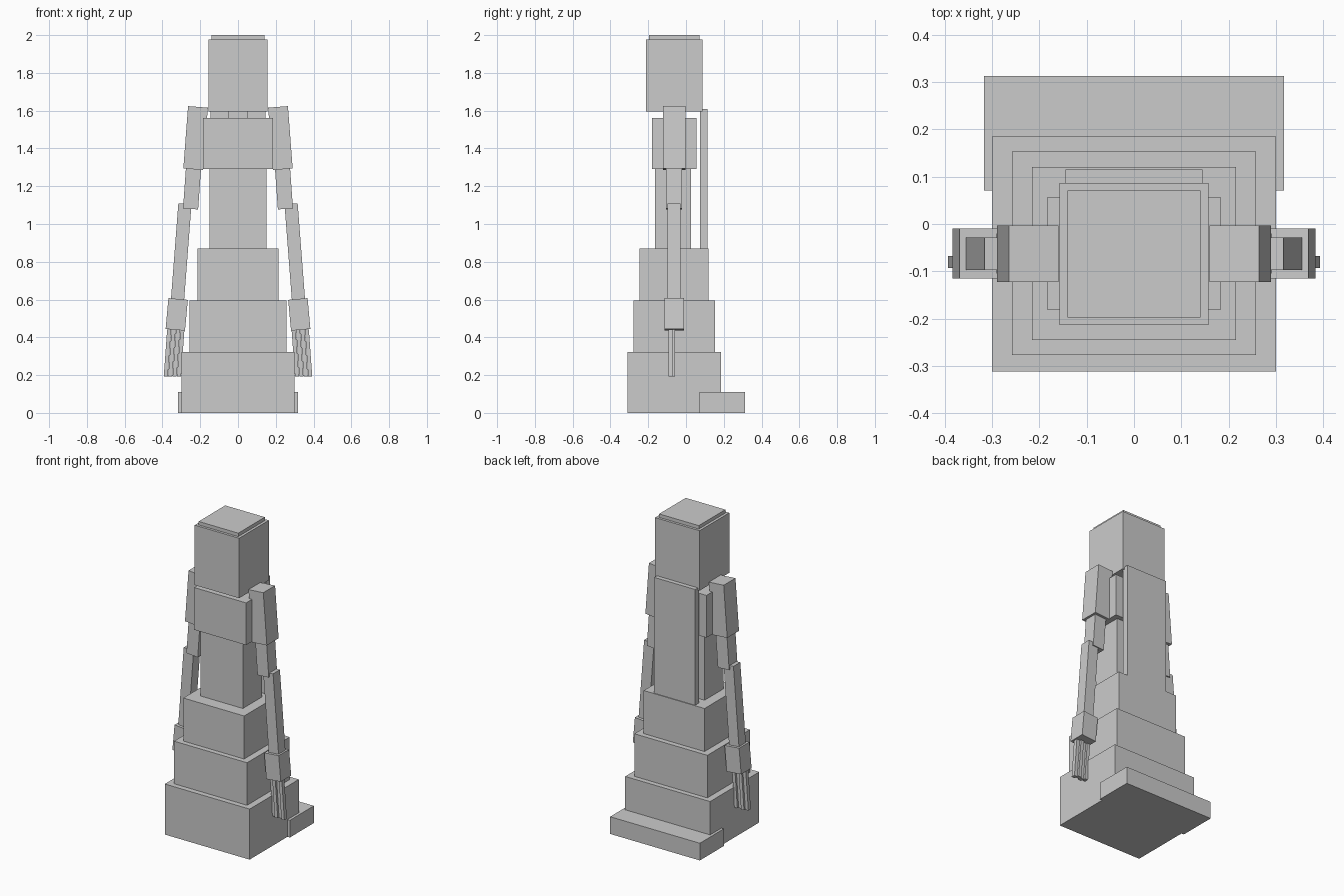
import bpy
from math import atan2, hypot
from mathutils import Matrix

if "Cube" in bpy.data.objects:
    bpy.data.objects.remove(bpy.data.objects["Cube"])

grey = bpy.data.materials.new("plain grey")
grey.diffuse_color = (0.6, 0.6, 0.6, 1)
grey.use_nodes = True
grey.node_tree.nodes["Principled BSDF"].inputs["Base Color"].default_value = grey.diffuse_color


def box(name, x, y, z, matrix=None):
    """Axis-aligned box from (min, max) ranges, optionally transformed."""
    bpy.ops.mesh.primitive_cube_add(size=1)
    ob = bpy.context.object
    ob.name = name
    size = [r[1] - r[0] for r in (x, y, z)]
    mid = [(r[1] + r[0]) / 2 for r in (x, y, z)]
    m = Matrix.Translation(mid) @ Matrix.Diagonal((*size, 1))
    ob.data.transform(matrix @ m if matrix else m)
    ob.data.materials.append(grey)
    return ob


def limb(name, top, bottom, width, y, side):
    """Box whose centre line runs between two (x, z) points."""
    dx, dz = bottom[0] - top[0], bottom[1] - top[1]
    length = hypot(dx, dz)
    m = (Matrix.Translation((side * top[0], 0, top[1]))
         @ Matrix.Rotation(side * atan2(dx, dz) if dz > 0 else side * -atan2(dx, -dz), 4, 'Y'))
    box(name, (-width / 2, width / 2), y, (-length, 0), m)


# Tiered gown
box("gown_bottom", (-.30, .30), (-.311, .185), (0, .323))
box("gown_middle", (-.258, .258), (-.277, .153), (.323, .595))
box("gown_top", (-.215, .215), (-.245, .12), (.595, .87))
box("train", (-.317, .317), (.071, .313), (0, .11))

# Body
box("waist", (-.15, .15), (-.165, .027), (.87, 1.29))
box("chest", (-.184, .184), (-.181, .056), (1.29, 1.56))
box("neck", (-.05, .05), (-.115, -.015), (1.56, 1.595))
box("long_hair", (-.145, .145), (.075, .115), (.87, 1.61))

# Head
box("head", (-.157, .157), (-.213, .087), (1.595, 1.978))
box("head_cap", (-.14, .14), (-.197, .071), (1.978, 2.0))

# Arms, mirrored left and right
for side, label in ((-1, "left"), (1, "right")):
    limb(label + "_shoulder_sleeve", (.212, 1.62), (.237, 1.29), .105, (-.122, -.003), side)
    limb(label + "_upper_arm", (.236, 1.29), (.251, 1.08), .08, (-.105, -.02), side)
    limb(label + "_forearm", (.281, 1.107), (.32, .60), .07, (-.097, -.028), side)
    limb(label + "_cuff", (.317, .603), (.332, .44), .103, (-.115, -.01), side)
    # Fingers in two slightly staggered rows
    for i in range(4):
        x = .294 + i * .0235
        y = (-.093, -.068) if i % 2 else (-.083, -.058)
        limb(f"{label}_finger_{i + 1}", (x, .442), (x + .018, .193), .021, y, side)
